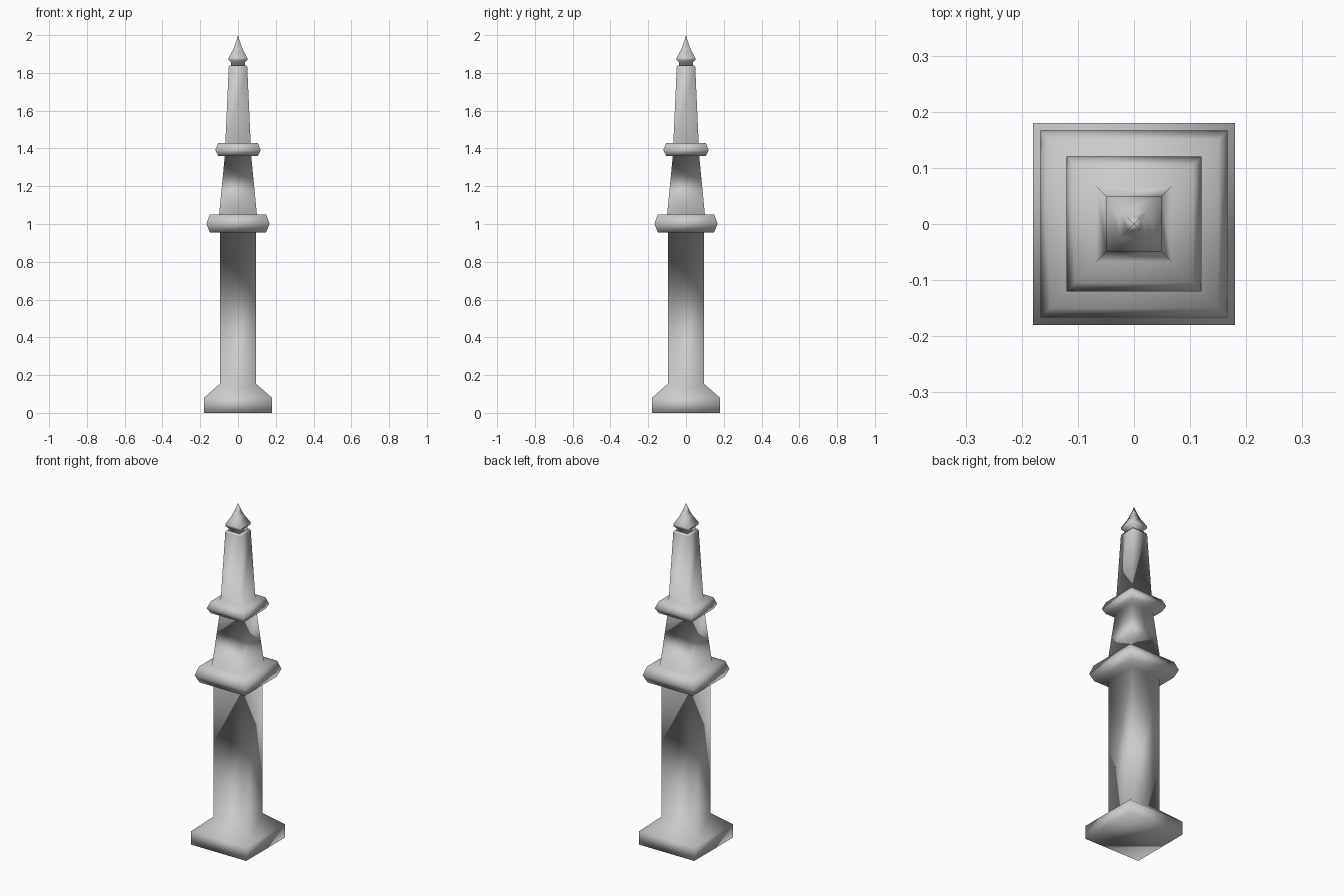
import bpy
import bmesh

cube = bpy.data.objects.get("Cube")
if cube:
    bpy.data.objects.remove(cube, do_unlink=True)

stone = bpy.data.materials.new("grey stone")
stone.use_nodes = True
stone.diffuse_color = (0.6, 0.6, 0.6, 1)
stone.node_tree.nodes["Principled BSDF"].inputs["Base Color"].default_value = (0.6, 0.6, 0.6, 1)


def square_loft(name, profile):
    """Stack square rings given as (half width, height); a zero width makes a point."""
    bm = bmesh.new()
    rings = []
    for r, z in profile:
        if r == 0:
            rings.append([bm.verts.new((0, 0, z))] * 4)
        else:
            rings.append([bm.verts.new((sx * r, sy * r, z))
                          for sx, sy in ((-1, -1), (1, -1), (1, 1), (-1, 1))])
    for low, high in zip(rings, rings[1:]):
        for i in range(4):
            j = (i + 1) % 4
            corners = [low[i], low[j], high[j], high[i]]
            bm.faces.new(list(dict.fromkeys(corners)))
    bm.faces.new(rings[0][::-1])
    if profile[-1][0] > 0:
        bm.faces.new(rings[-1])
    mesh = bpy.data.meshes.new(name)
    bm.to_mesh(mesh)
    bm.free()
    mesh.materials.append(stone)
    mesh.shade_smooth()
    obj = bpy.data.objects.new(name, mesh)
    bpy.context.collection.objects.link(obj)
    return obj


# Continuous tower surface, softly shaded from tier to tier
plinth = [(0.18, 0), (0.18, 0.08), (0.095, 0.155)]
lower_collar = [(0.095, 0.955), (0.148, 0.955), (0.167, 1.0), (0.15, 1.05), (0.1, 1.05)]
upper_collar = [(0.07, 1.36), (0.105, 1.36), (0.12, 1.39), (0.105, 1.43), (0.067, 1.43)]
spire_top = [(0.049, 1.83), (0.045, 1.84)]
square_loft("tower", plinth + lower_collar + upper_collar + spire_top)

# Pointed cap on a narrow neck
square_loft("finial", [(0.036, 1.835), (0.036, 1.855), (0.049, 1.868), (0.049, 1.88),
                       (0.025, 1.925), (0.012, 1.96), (0, 2.0)])
